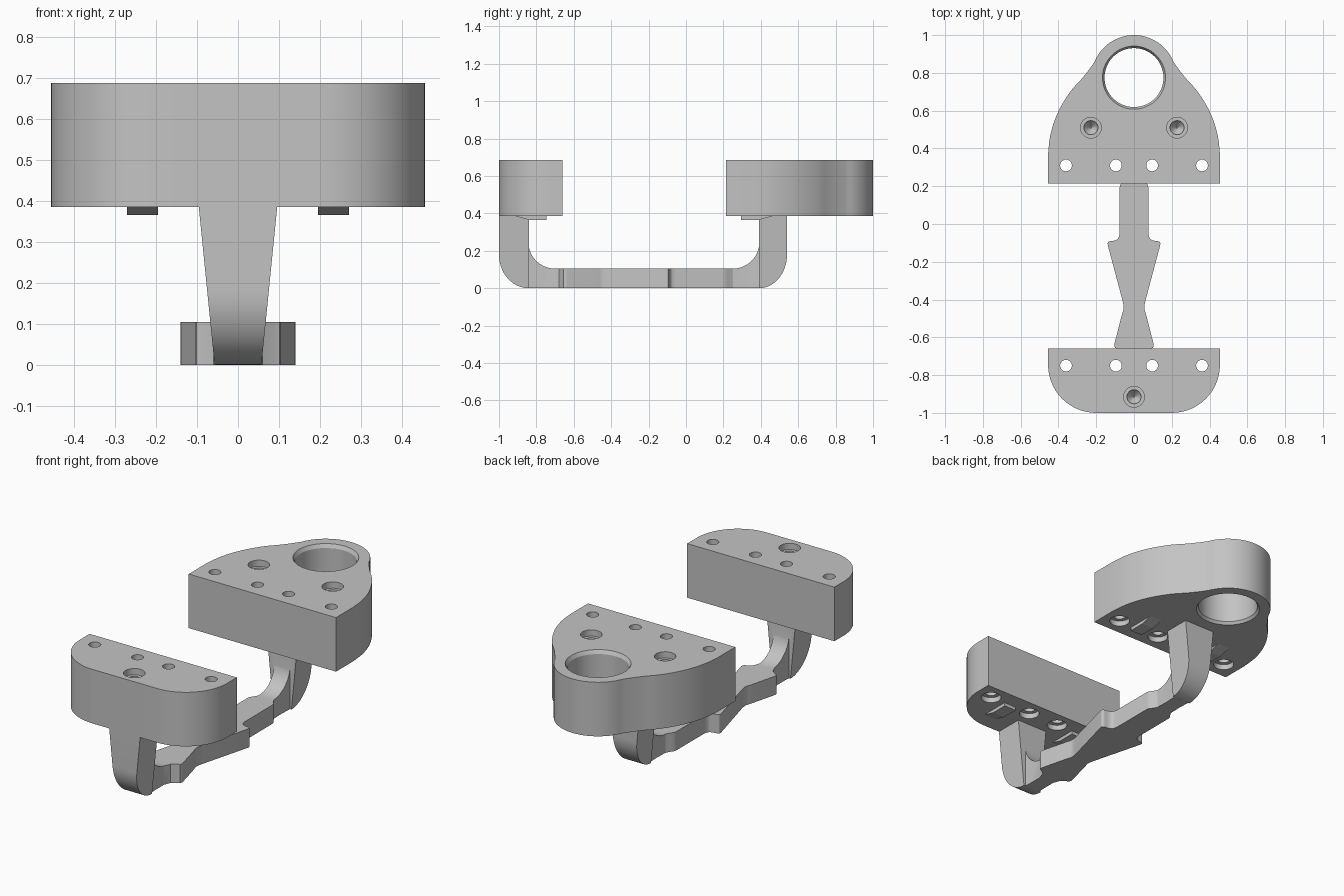
import bpy, bmesh
from math import pi, sin, cos, radians
from mathutils import Vector

if "Cube" in bpy.data.objects:
    bpy.data.objects.remove(bpy.data.objects["Cube"], do_unlink=True)

GREY = (0.55, 0.55, 0.55, 1)
mat = bpy.data.materials.new("plain grey")
mat.use_nodes = True
mat.diffuse_color = GREY
mat.node_tree.nodes["Principled BSDF"].inputs["Base Color"].default_value = GREY

LOW, HIGH = 0.385, 0.687    # underside and top of the blocks


def finish(name, bm):
    bmesh.ops.recalc_face_normals(bm, faces=bm.faces)
    mesh = bpy.data.meshes.new(name)
    bm.to_mesh(mesh)
    bm.free()
    mesh.materials.append(mat)
    obj = bpy.data.objects.new(name, mesh)
    bpy.context.collection.objects.link(obj)
    return obj


def prism(name, points, push):
    """Solid from a flat 3D outline pushed along a vector."""
    bm = bmesh.new()
    face = bm.faces.new([bm.verts.new(p) for p in points])
    ext = bmesh.ops.extrude_face_region(bm, geom=[face])
    verts = [v for v in ext["geom"] if isinstance(v, bmesh.types.BMVert)]
    bmesh.ops.translate(bm, verts=verts, vec=push)
    return finish(name, bm)


def plan(name, half, z0, z1):
    """Left-right symmetric outline given by its +x half, raised from z0 to z1."""
    pts = half + [(-x, y) for x, y in reversed(half) if x > 0]
    return prism(name, [(x, y, z0) for x, y in pts], (0, 0, z1 - z0))


def side(name, pts, x0, x1):
    return prism(name, [(x0, y, z) for y, z in pts], (x1 - x0, 0, 0))


def arc(cx, cy, rx, ry, a0, a1, n=12):
    angles = [radians(a0 + (a1 - a0) * i / n) for i in range(n + 1)]
    return [(cx + rx * cos(a), cy + ry * sin(a)) for a in angles]


def smooth(pts, n=4):
    """Catmull-Rom curve through the points."""
    v = [Vector(p) for p in pts]
    v = [2 * v[0] - v[1]] + v + [2 * v[-1] - v[-2]]
    out = []
    for a, b, c, d in zip(v, v[1:], v[2:], v[3:]):
        for i in range(n):
            t = i / n
            p = b + (c - a) * t / 2 + (a - 2.5 * b + 2 * c - d / 2) * t * t
            out.append(tuple(p + (3 * b - a - 3 * c + d) * t ** 3 / 2))
    return out + [tuple(pts[-1])]


def turned(name, x, y, profile, n=32):
    """Cutter turned around a vertical axis from (radius, z) pairs."""
    bm = bmesh.new()
    rings = [[bm.verts.new((x + r * cos(2 * pi * i / n), y + r * sin(2 * pi * i / n), z))
              for i in range(n)] for r, z in profile]
    for lo, hi in zip(rings, rings[1:]):
        for i in range(n):
            j = (i + 1) % n
            bm.faces.new((lo[i], lo[j], hi[j], hi[i]))
    bm.faces.new(rings[0])
    bm.faces.new(rings[-1])
    return finish(name, bm)


def combine(obj, others, operation):
    """Apply booleans and discard the helper solids."""
    for other in others:
        mod = obj.modifiers.new("boolean", 'BOOLEAN')
        mod.operation, mod.solver, mod.object = operation, 'EXACT', other
    bpy.context.view_layer.update()
    deps = bpy.context.evaluated_depsgraph_get()
    mesh = bpy.data.meshes.new_from_object(obj.evaluated_get(deps))
    obj.modifiers.clear()
    obj.data = mesh
    for other in others:
        bpy.data.objects.remove(other, do_unlink=True)


def pin_holes(y):
    """Row of through holes, widened underneath."""
    profile = [(0.053, LOW - 0.05), (0.053, LOW + 0.03), (0.031, LOW + 0.03), (0.031, HIGH + 0.05)]
    return [turned("pin_cutter", x, y, profile) for x in (-0.36, -0.096, 0.096, 0.36)]


def screw_hole(x, y):
    """Blind stepped hole with a conical floor."""
    return turned("screw_cutter", x, y, [(0.004, HIGH - 0.1), (0.037, HIGH - 0.06), (0.037, HIGH - 0.035),
                                         (0.055, HIGH - 0.035), (0.055, HIGH + 0.05)])


# Front block
front_half = [(0.2, -1)] + arc(0.2, -0.745, 0.255, 0.255, -90, 0, 16)[1:] + [(0.455, -0.66)]
front_block = plan("front_block", front_half, LOW, HIGH)
combine(front_block, pin_holes(-0.75) + [screw_hole(0, -0.915)], 'DIFFERENCE')

# Back block with its big ring opening
flank = smooth([(0.455, 0.37), (0.445, 0.46), (0.42, 0.55), (0.38, 0.635), (0.33, 0.71),
                (0.28, 0.765), (0.24, 0.815), (0.209, 0.859)])
back_half = [(0.455, 0.215)] + flank + arc(0, 0.775, 0.225, 0.225, 22, 90, 14)[1:-1] + [(0, 1)]
back_block = plan("back_block", back_half, LOW, HIGH)
ring = turned("ring_cutter", 0, 0.775, [(0.167, LOW - 0.05), (0.167, LOW), (0.156, LOW + 0.015),
                                        (0.156, HIGH - 0.02), (0.167, HIGH), (0.167, HIGH + 0.05)], 64)
combine(back_block, pin_holes(0.31) + [screw_hole(x, 0.51) for x in (-0.228, 0.228)] + [ring], 'DIFFERENCE')

# Handle bar: side profile with inner fillets, trimmed to a waisted plan
bar_side = [(-0.842, 0), (0.392, 0)] + arc(0.25, 0.245, 0.142, 0.14, 0, -90) \
    + arc(-0.7, 0.245, 0.142, 0.14, 270, 180)
bar = side("handle", bar_side, -0.3, 0.3)
bar_half = [(0.05, -0.9), (0.045, -0.8), (0.045, -0.72), (0.06, -0.68), (0.09, -0.66), (0.101, -0.655),
            (0.105, -0.64)] \
    + smooth([(0.064, -0.48), (0.056, -0.455), (0.055, -0.435), (0.062, -0.4)]) \
    + smooth([(0.138, -0.115), (0.139, -0.1), (0.13, -0.092), (0.105, -0.088), (0.085, -0.078), (0.076, -0.055)]) \
    + [(0.076, 0.195), (0.072, 0.21), (0.06, 0.225), (0.047, 0.25), (0.045, 0.32), (0.05, 0.45)]
trim = plan("trim_cutter", bar_half, -0.1, 0.5)
combine(bar, [trim], 'INTERSECT')

# Legs: rounded at the outer foot, tapering downwards
legs = []
for name, inner, outer in (("front_leg", -0.84, -1), ("back_leg", 0.39, 0.54)):
    foot = arc(inner, 0.18, outer - inner, 0.18, 0, -90, 14)
    leg = side(name, [(inner, LOW), (outer, LOW)] + foot, -1, 1)
    for v in leg.data.vertices:
        v.co.x *= 0.057 + 0.1 * v.co.z
    legs.append(leg)
combine(bar, legs, 'UNION')

# Wedge-shaped catches under both blocks
for label, low_y, mid_y, tip_y in (("front", -0.745, -0.84, -0.91), ("back", 0.295, 0.39, 0.46)):
    for hand, x in (("left", 0.195), ("right", -0.27)):
        side(f"{label}_{hand}_catch", [(low_y, LOW), (low_y, LOW - 0.019), (mid_y, LOW - 0.019), (tip_y, LOW)],
             x, x + 0.075)

# Smooth the curved walls and keep the edges crisp
bpy.ops.object.select_all(action='DESELECT')
for obj in (front_block, back_block, bar):
    obj.select_set(True)
bpy.context.view_layer.objects.active = bar
bpy.ops.object.shade_smooth_by_angle(angle=radians(25))
